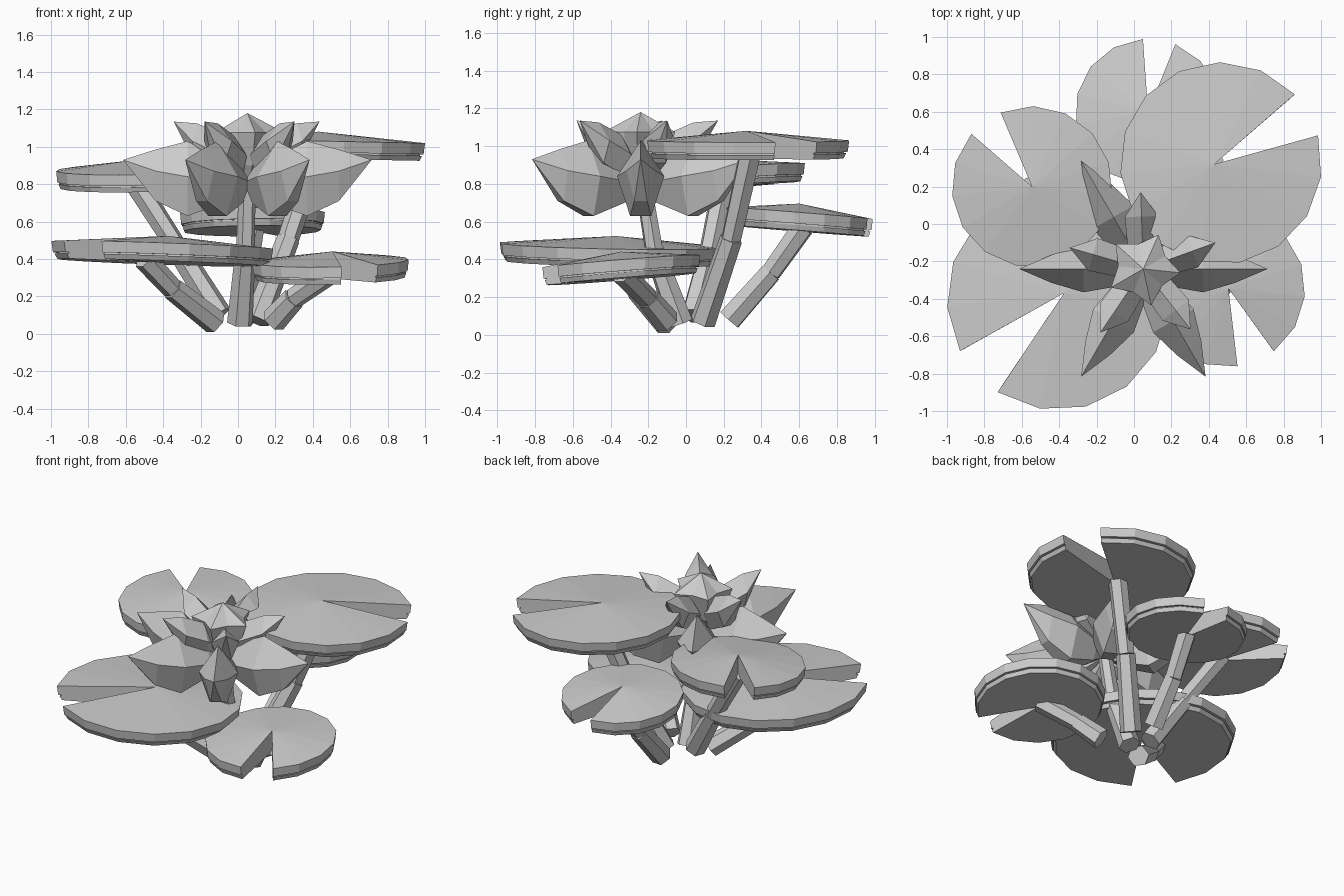
import bpy
import bmesh
from math import cos, sin, pi, radians
from mathutils import Vector

if "Cube" in bpy.data.objects:
    bpy.data.objects.remove(bpy.data.objects["Cube"], do_unlink=True)

grey = bpy.data.materials.new("plain_grey")
grey.use_nodes = True
tone = (0.6, 0.6, 0.6, 1)
grey.diffuse_color = tone
grey.node_tree.nodes["Principled BSDF"].inputs["Base Color"].default_value = tone


def finish(name, bm):
    bmesh.ops.recalc_face_normals(bm, faces=bm.faces)
    mesh = bpy.data.meshes.new(name)
    bm.to_mesh(mesh)
    bm.free()
    mesh.materials.append(grey)
    obj = bpy.data.objects.new(name, mesh)
    bpy.context.collection.objects.link(obj)


def bridge(bm, a, b):
    """Join two closed rings; a single-vertex ring becomes a point."""
    n = max(len(a), len(b))
    for i in range(n):
        j = (i + 1) % n
        if len(a) == 1:
            bm.faces.new((a[0], b[i], b[j]))
        elif len(b) == 1:
            bm.faces.new((a[i], b[0], a[j]))
        else:
            bm.faces.new((a[i], b[i], b[j], a[j]))


# Lily pad: a two-layer rim profile swept around the centre, leaving a notch
RIM = [(1, 0), (0.985, -0.06), (0.95, -0.06), (0.95, -0.068), (0.97, -0.068), (0.945, -0.095)]


def pad(name, centre, radius, start, end, slope, apex=(0, 0), rise=0.05, steps=14):
    bm = bmesh.new()
    c = Vector(centre)

    def point(dx, dy, z):
        return bm.verts.new(c + Vector((dx, dy, z + slope[0] * dx + slope[1] * dy)))

    top = point(*apex, rise)
    bottom = point(*apex, RIM[-1][1])
    cols = []
    for i in range(steps + 1):
        a = radians(start + (end - start) * i / steps)
        cols.append([point(radius * r * cos(a), radius * r * sin(a), z) for r, z in RIM])
    for p, q in zip(cols, cols[1:]):
        bm.faces.new((top, p[0], q[0]))
        bm.faces.new((bottom, q[-1], p[-1]))
        for k in range(len(RIM) - 1):
            bm.faces.new((p[k], p[k + 1], q[k + 1], q[k]))
    for col in (cols[0], cols[-1]):
        bm.faces.new([top] + col + [bottom])
    finish(name, bm)


pad("back_left_high_pad", (0.465, 0.325, 1.03), 0.54, 43, 376, (-0.02, 0.0), (-0.035, -0.005))
pad("front_right_large_pad", (-0.405, -0.40, 0.475), 0.595, 237, 568, (-0.035, -0.02), (0.03, 0.03))
pad("front_left_low_pad", (0.495, -0.345, 0.39), 0.42, -53, 278, (0.02, 0.08), (0.01, 0))
pad("back_right_pad", (-0.545, 0.2, 0.88), 0.43, 139, 473, (0.02, 0.07))
pad("back_low_pad", (0.075, 0.6, 0.645), 0.39, 94, 428, (0.01, -0.08))


# Stem: two hexagonal lengths meeting at a joint
def stem(name, path, radii):
    bm = bmesh.new()
    pts = [Vector(p) for p in path]
    for p, q, r1, r2 in ((pts[0], pts[1], radii[0], radii[1]),
                         (pts[1], pts[2], radii[1] * 0.92, radii[2])):
        rot = (q - p).to_track_quat('Z', 'Y')
        rings = []
        for base, r in ((p, r1), (q, r2)):
            rings.append([bm.verts.new(base + rot @ Vector((r * cos(i * pi / 3), r * sin(i * pi / 3), 0)))
                          for i in range(6)])
        bridge(bm, *rings)
        bm.faces.new(rings[0])
        bm.faces.new(rings[1])
    finish(name, bm)


THICK = (0.07, 0.062, 0.062)
stem("high_pad_stem", [(0.1, 0.09, 0.07), (0.27, 0.24, 0.51), (0.42, 0.34, 0.96)], THICK)
stem("large_pad_stem", [(-0.12, -0.1, 0.06), (-0.35, -0.26, 0.24), (-0.5, -0.37, 0.4)], THICK)
stem("low_pad_stem", [(0.19, -0.1, 0.07), (0.3, -0.2, 0.19), (0.5, -0.34, 0.33)], THICK)
stem("back_right_pad_stem", [(-0.1, 0.04, 0.1), (-0.3, 0.12, 0.42), (-0.55, 0.2, 0.81)], THICK)
stem("back_low_pad_stem", [(0.03, 0.23, 0.08), (0.05, 0.45, 0.33), (0.08, 0.62, 0.57)], THICK)
stem("flower_stem", [(0.01, -0.03, 0.06), (0.04, -0.17, 0.45), (0.05, -0.23, 0.82)], (0.07, 0.055, 0.045))

HUB = Vector((0.05, -0.24, 0))


# Petal: full faceted bud through five-sided sections of (reach, bottom, side height, top, half width)
def petal(name, angle, base, sections, tip):
    bm = bmesh.new()
    out = Vector((cos(radians(angle)), sin(radians(angle)), 0))
    side = Vector((-out.y, out.x, 0))

    def point(reach, across, z):
        return bm.verts.new(HUB + out * reach + side * across + Vector((0, 0, z)))

    rings = [[point(base[0], 0, base[1])]]
    for reach, low, mid, high, half in sections:
        rings.append([point(reach, across * half, z) for across, z in
                      ((-0.45, low), (0.45, low), (1, mid), (0, high), (-1, mid))])
    rings.append([point(tip[0], 0, tip[1])])
    for a, b in zip(rings, rings[1:]):
        bridge(bm, a, b)
    finish(name, bm)


OUTER = [(0.12, 0.70, 0.81, 0.93, 0.09), (0.32, 0.63, 0.84, 1.03, 0.125), (0.49, 0.71, 0.87, 0.985, 0.075)]
INNER = [(0.13, 0.84, 0.96, 1.06, 0.08), (0.28, 0.91, 1.03, 1.125, 0.09)]
for i in range(6):
    petal(f"outer_petal_{i + 1}", 60 * i, (0.0, 0.78), OUTER, (0.665, 0.93))
for i in range(5):
    petal(f"inner_petal_{i + 1}", 20 + 72 * i, (0.0, 0.87), INNER, (0.41, 1.135))

# Flower heart: a five-pointed faceted star
bm = bmesh.new()
rings = [[bm.verts.new(HUB + Vector((0, 0, 0.75)))]]
for scale, z in ((0.65, 0.9), (1, 1.075)):
    ring = []
    for i in range(10):
        a = radians(-6 + 36 * i)
        r = scale * (0.2 if i % 2 == 0 else 0.135)
        ring.append(bm.verts.new(HUB + Vector((r * cos(a), r * sin(a), z))))
    rings.append(ring)
rings.append([bm.verts.new(HUB + Vector((0, 0, 1.18)))])
for a, b in zip(rings, rings[1:]):
    bridge(bm, a, b)
finish("flower_heart", bm)
